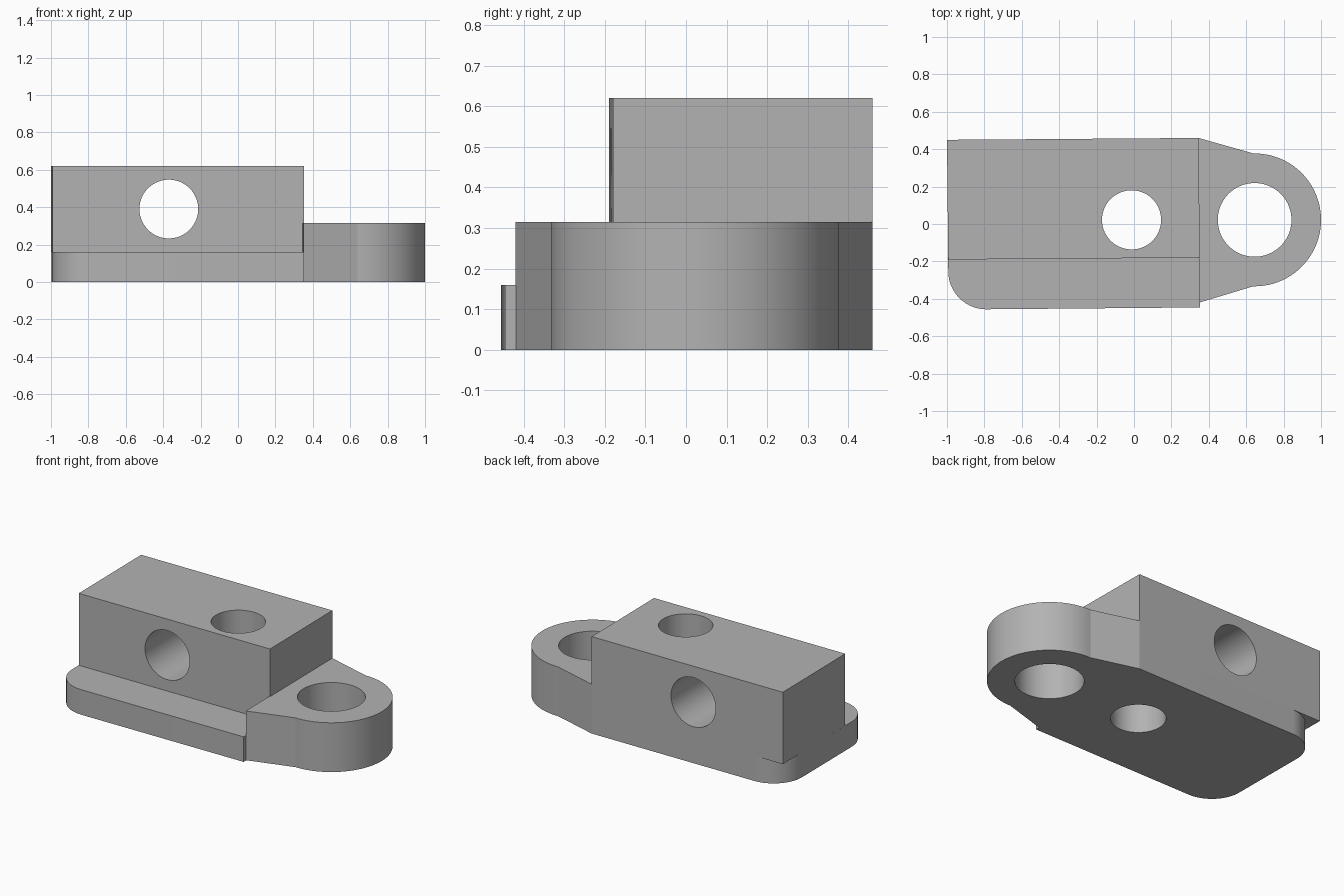
import bpy
import bmesh
from math import sin, cos, pi, radians

cube = bpy.data.objects.get("Cube")
if cube:
    bpy.data.objects.remove(cube, do_unlink=True)

grey = bpy.data.materials.new("plain grey")
grey.use_nodes = True
colour = (0.45, 0.45, 0.45, 1)
grey.diffuse_color = colour
grey.node_tree.nodes["Principled BSDF"].inputs["Base Color"].default_value = colour


def arc(cx, cy, r, start, end, steps):
    """Points along an arc, angles in degrees."""
    angles = [radians(start + (end - start) * i / steps) for i in range(steps + 1)]
    return [(cx + r * cos(a), cy + r * sin(a)) for a in angles]


def prism(name, outline, z0, z1):
    """Extrude a flat outline from z0 up to z1."""
    bm = bmesh.new()
    base = bm.faces.new([bm.verts.new((x, y, z0)) for x, y in outline])
    top = bmesh.ops.extrude_face_region(bm, geom=[base])["geom"]
    bmesh.ops.translate(bm, vec=(0, 0, z1 - z0),
                        verts=[v for v in top if isinstance(v, bmesh.types.BMVert)])
    bmesh.ops.recalc_face_normals(bm, faces=bm.faces)
    mesh = bpy.data.meshes.new(name)
    bm.to_mesh(mesh)
    bm.free()
    mesh.materials.append(grey)
    obj = bpy.data.objects.new(name, mesh)
    bpy.context.collection.objects.link(obj)
    return obj


def hole(name, location, radius, rotation=(0, 0, 0)):
    bpy.ops.mesh.primitive_cylinder_add(vertices=96, radius=radius, depth=3,
                                        location=location, rotation=rotation)
    obj = bpy.context.object
    obj.name = name
    obj.data.materials.append(grey)
    return obj


def combine(target, tool, operation):
    """Apply a boolean and remove the tool object."""
    mod = target.modifiers.new(operation, "BOOLEAN")
    mod.operation, mod.solver, mod.object = operation, "EXACT", tool
    bpy.context.view_layer.objects.active = target
    bpy.ops.object.modifier_apply(modifier=mod.name)
    bpy.data.objects.remove(tool, do_unlink=True)


# Low plate with two rounded corners at its right end
back_corner, front_corner = (0.345, 0.46), (0.352, -0.18)
plate = prism("bracket_body",
              [back_corner] + arc(-0.797, 0.2515, 0.2, 90, 180, 24)
              + arc(-0.79, -0.253, 0.203, 180, 270, 24) + [(0.352, -0.446)],
              0, 0.16)

# Tall block, set back from the front edge
block = prism("upper_block", [back_corner, (-1, 0.45), (-0.993, -0.19), front_corner],
              0.16, 0.62)

# Tapered lug with a round end, keyed into the body
lug = prism("round_lug",
            [(0.349, -0.42)] + arc(0.645, 0.022, 0.355, -91, 91, 72)
            + [back_corner, (0.25, 0.4), (0.25, -0.1), (0.346, -0.17)],
            0, 0.315)

for part in (block, lug):
    combine(plate, part, "UNION")

# Through holes: lug, block top, block front
for cutter in (hole("lug_hole", (0.645, 0.022, 0), 0.197),
               hole("top_hole", (-0.013, 0.022, 0), 0.158),
               hole("cross_hole", (-0.37, 0, 0.39), 0.157, (pi / 2, 0, 0))):
    combine(plate, cutter, "DIFFERENCE")

bpy.ops.object.select_all(action="DESELECT")
plate.select_set(True)
bpy.context.view_layer.objects.active = plate
bpy.ops.object.shade_smooth_by_angle(angle=radians(12))
